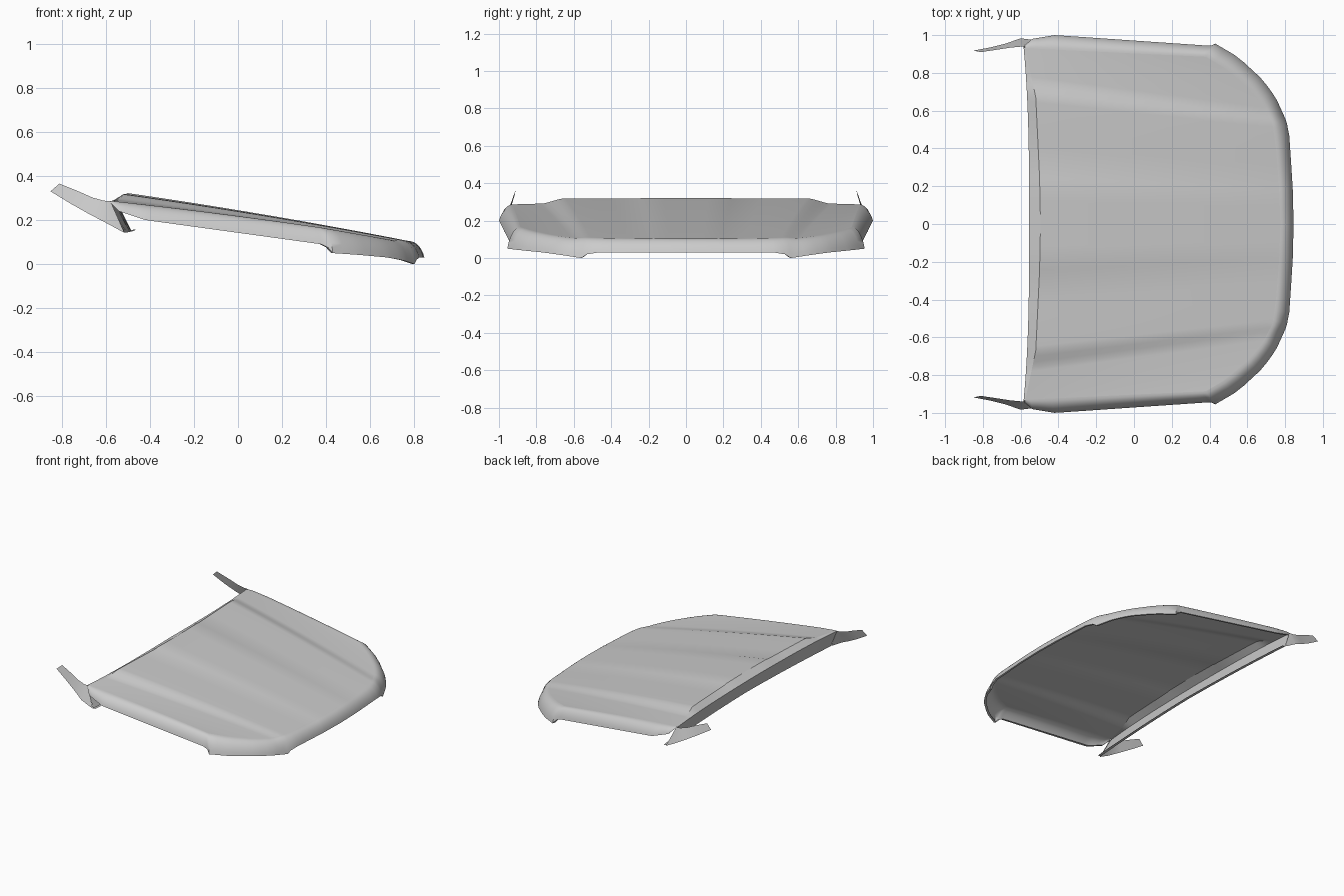
import bpy, math
from mathutils import Vector

if "Cube" in bpy.data.objects:
    bpy.data.objects.remove(bpy.data.objects["Cube"])


def table(keys, v):
    """Linear lookup: keys = [(k, value, value...), ...] sorted by k."""
    v = min(max(v, keys[0][0]), keys[-1][0])
    for a, b in zip(keys, keys[1:]):
        if v <= b[0]:
            f = (v - a[0]) / (b[0] - a[0])
            return [p + (q - p) * f for p, q in zip(a[1:], b[1:])]


def sheet(name, rows, angle=30):
    """Skin a grid of points, mirrored across the centre line."""
    n = len(rows[0])
    verts = [p for r in rows for p in r]
    faces = [(i * n + j, (i + 1) * n + j, (i + 1) * n + j + 1, i * n + j + 1)
             for i in range(len(rows) - 1) for j in range(n - 1)]
    me = bpy.data.meshes.new(name)
    me.from_pydata(verts, [], faces)
    ob = bpy.data.objects.new(name, me)
    bpy.context.collection.objects.link(ob)
    m = ob.modifiers.new("mirror", 'MIRROR')
    m.use_axis = (False, True, False)
    m.use_clip = True
    bpy.ops.object.select_all(action='DESELECT')
    ob.select_set(True)
    bpy.context.view_layer.objects.active = ob
    bpy.ops.object.shade_smooth_by_angle(angle=math.radians(angle))
    return ob


# Guide curves (half of the hood)
REAR_X = [(0, -.495), (.25, -.5), (.67, -.52), (.93, -.575)]
FRONT_Y = [(0, 0), (.25, .19), (.67, .53), (.77, .60), (.93, .885)]
FRONT_X = [(0, .775), (.2, .768), (.4, .752), (.53, .733), (.63, .68),
           (.715, .61), (.82, .49), (.885, .38)]
DROP = [(0, 0), (.235, 0), (.25, .004), (.6, .006), (.67, .008), (.76, .036), (.93, .046)]
# Lower edge, keyed by the x (side) or y (front) of the top panel edge
SIDE_EDGE = [(-.575, -.58, .945, .28), (-.55, -.54, .98, .24), (-.44, -.42, 1, .2),
             (.33, .38, .945, .09), (.355, .41, .944, .075), (.38, .43, .955, .05)]
FRONT_EDGE = [(0, .845, 0, .03), (.2, .84, .2, .03), (.46, .822, .47, .03),
              (.51, .81, .53, .02), (.53, .80, .56, 0), (.63, .75, .67, .017),
              (.715, .68, .765, .03), (.82, .55, .885, .042), (.885, .43, .955, .05)]

# Top panel: lines running from rear edge to nose
N = 36
rear_ys = [0, .12, .235, .25, .4, .5, .58, .645, .67, .7, .73, .76,
           .78, .80, .82, .84, .86, .88, .90, .915, .93]
lines = []
for y0 in rear_ys:
    x0, y1 = table(REAR_X, y0)[0], table(FRONT_Y, y0)[0]
    x1 = table(FRONT_X, y1)[0]
    line = []
    for i in range(N + 1):
        t = i / N
        x = x0 + (x1 - x0) * t
        u = x + .5
        z = .322 - .145 * u - .02 * u * u - table(DROP, y0)[0] * (1 - .7 * t)
        line.append(Vector((x, y0 + (y1 - y0) * t, z)))
    lines.append(line)
sheet("hood_top", [list(r) for r in zip(*lines)], 25)

# Rolled side and nose with a thin return flange under the edge
rim = [(p, Vector(table(SIDE_EDGE, p.x))) for p in lines[-1]]
rim += [(l[-1], Vector(table(FRONT_EDGE, l[-1].y))) for l in lines[-2::-1]]
A = math.radians(72)
roll = []
for p, q in rim:
    row = []
    for k in range(9):
        a = A * k / 8
        h, v = math.sin(a) / math.sin(A), (1 - math.cos(a)) / (1 - math.cos(A))
        row.append(Vector((p.x + (q.x - p.x) * h, p.y + (q.y - p.y) * h,
                           p.z + (q.z - p.z) * v)))
    inward = Vector((p.x - q.x, p.y - q.y, 0))
    if inward.length > 1e-6:
        inward.normalize()
    row.append(q + inward * .016 + Vector((0, 0, .002)))
    roll.append(row)
for row in roll[-1:]:
    for p in row:
        p.y = 0
sheet("hood_rolled_edge", [r[::-1] for r in roll][::-1] and [list(r) for r in roll][::-1], 40)

# Rear lip and the cowl panel folding down and forward beneath it
cowl = []
for l in lines:
    p = l[0]
    f = p.y / .93
    lip = Vector((-.555 - .03 * f ** 3, p.y * 1.01, .293 - .008 * f))
    low = Vector((-.485 - .03 * f * f, p.y * 1.04, .155 - .012 * f))
    cowl.append([p, lip, low, low + Vector((.02, 0, .002))])
sheet("rear_cowl", cowl, 20)

# Pointed fender tips at the rear corners: upper and lower edge
upper = [(-.578, .94, .285), (-.61, .938, .288), (-.66, .933, .302), (-.73, .922, .333), (-.81, .91, .365)]
lower = [(-.515, .972, .142), (-.60, .983, .188), (-.68, .955, .23), (-.76, .935, .275), (-.85, .918, .33)]
sheet("fender_tip", [list(r) for r in zip(upper, lower)], 30)
